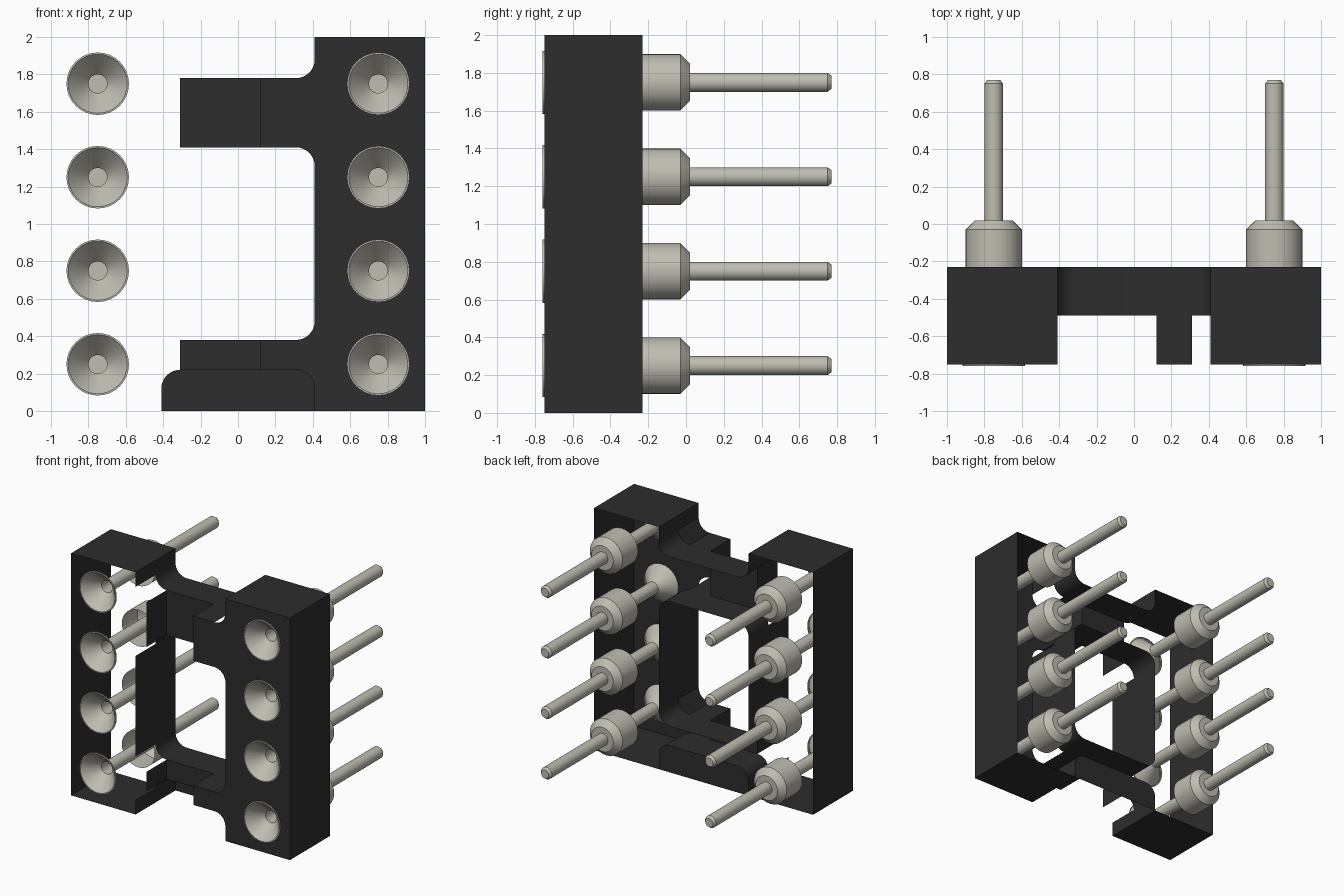
import bpy, bmesh, math
from mathutils import Matrix, Vector

cube = bpy.data.objects.get("Cube")
if cube:
    bpy.data.objects.remove(cube, do_unlink=True)


def material(name, rgb):
    m = bpy.data.materials.new(name)
    m.use_nodes = True
    m.diffuse_color = (*rgb, 1)
    m.node_tree.nodes["Principled BSDF"].inputs["Base Color"].default_value = (*rgb, 1)
    return m


BLACK = material("black plastic", (0.026, 0.026, 0.026))
TIN = material("pale tin", (0.52, 0.51, 0.44))

FRONT, MID, BACK = -0.75, -0.49, -0.23   # depth layers of the housing
IN, R = 0.41, 0.10                       # inner rail face, fillet radius
FOOT = IN - R                            # where a fillet meets a bar
PIN_X, PIN_Z = 0.75, (0.25, 0.75, 1.25, 1.75)
BARS = {"lower": (0.22, 0.38), "upper": (1.41, 1.78)}


def finish(name, bm, mat):
    mesh = bpy.data.meshes.new(name)
    bm.to_mesh(mesh)
    bm.free()
    mesh.materials.append(mat)
    ob = bpy.data.objects.new(name, mesh)
    bpy.context.collection.objects.link(ob)
    bpy.ops.object.select_all(action='DESELECT')
    ob.select_set(True)
    bpy.context.view_layer.objects.active = ob
    bpy.ops.object.shade_smooth_by_angle(angle=math.radians(30))
    return ob


def strip(bm, path, y0, y1):
    """Wall that follows an x-z path, with its outside on the left of travel."""
    near = [bm.verts.new((x, y0, z)) for x, z in path]
    far = [bm.verts.new((x, y1, z)) for x, z in path]
    for i in range(len(path) - 1):
        bm.faces.new((near[i], near[i + 1], far[i + 1], far[i]))


def panel(name, loops, y, facing):
    """Flat plate in the x-z plane; loops after the first are holes."""
    bm = bmesh.new()
    edges = []
    for loop in loops:
        vs = [bm.verts.new((x, y, z)) for x, z in loop]
        edges += [bm.edges.new((vs[i - 1], vs[i])) for i in range(len(vs))]
    bmesh.ops.triangle_fill(bm, edges=edges, use_beauty=True, normal=(0, facing, 0))
    bm.normal_update()
    bmesh.ops.reverse_faces(bm, faces=[f for f in bm.faces if f.normal.y * facing < 0])
    return finish(name, bm, BLACK)


def mirrored(path):
    return [(-x, z) for x, z in reversed(path)]


def arc(cx, cz, r, a0, a1, n=8):
    angles = [math.radians(a0 + (a1 - a0) * i / n) for i in range(n + 1)]
    return [(cx + r * math.cos(a), cz + r * math.sin(a)) for a in angles]


def under_fillet(z):
    return arc(FOOT, z - R, R, 0, 90)


def over_fillet(z):
    return arc(FOOT, z + R, R, -90, 0)


(low_b, low_t), (up_b, up_t) = BARS["lower"], BARS["upper"]

# Rail walls on both sides
rail_paths = [
    [(IN, up_t + R), (IN, 2), (1, 2), (1, 0), (IN, 0), (IN, low_b - R)],
    [(IN, low_t + R), (IN, up_b - R)],
]
for side in ("left", "right"):
    bm = bmesh.new()
    for path in rail_paths:
        strip(bm, path if side == "left" else mirrored(path), FRONT, BACK)
    finish(side + "_rail_walls", bm, BLACK)

# Cross bars with fillets, the stepped block and the pocket wall
for name, (zb, zt) in BARS.items():
    bm = bmesh.new()
    strip(bm, under_fillet(zb) + mirrored(under_fillet(zb)), MID, BACK)
    strip(bm, mirrored(over_fillet(zt)) + over_fillet(zt), MID, BACK)
    strip(bm, [(FOOT, zb), (0.12, zb), (0.12, zt), (FOOT, zt)], FRONT, MID)
    strip(bm, [(-FOOT, zt), (-FOOT, zb)], FRONT, MID)
    finish(name + "_bar_walls", bm, BLACK)
    panel(name + "_bar_front", [[(-FOOT, zb), (0.12, zb), (0.12, zt), (-FOOT, zt)]], MID, -1)

# Front plate of the left rail, pierced for the contacts
outline = [(1, 2), (1, 0), (IN, 0)]
for zb, zt in BARS.values():
    outline += under_fillet(zb) + [(0.12, zb), (0.12, zt)] + over_fillet(zt)
outline.append((IN, 2))
holes = [arc(PIN_X, z, 0.155, 0, 360, 32)[:-1] for z in PIN_Z]
panel("left_rail_front", [outline] + holes, FRONT, -1)

# Thin web closing the lower notch at the back
notch = [(IN, 0)] + under_fillet(low_b) + mirrored(under_fillet(low_b)) + [(-IN, 0)]
panel("lower_back_web", [notch], BACK, 1)


def lathe(bm, profile, steps=32):
    """Revolve (radius, y) points around the y axis."""
    vs = [bm.verts.new((r, y, 0)) for r, y in profile]
    es = [bm.edges.new(pair) for pair in zip(vs, vs[1:])]
    bmesh.ops.spin(bm, geom=vs + es, cent=(0, 0, 0), axis=(0, 1, 0),
                   angle=math.tau, steps=steps, use_duplicate=False)


# Contact: funnel with bore at the front, turned barrel and tail at the back
bm = bmesh.new()
lathe(bm, [(0.167, FRONT), (0.167, -0.76), (0.158, -0.76), (0.05, -0.64), (0.05, -0.1), (0, -0.1)])
lathe(bm, [(0.15, BACK), (0.15, -0.03), (0.10, 0.02), (0.05, 0.02), (0.05, 0.75), (0.035, 0.77), (0, 0.77)])
bmesh.ops.remove_doubles(bm, verts=bm.verts, dist=0.0005)
bmesh.ops.recalc_face_normals(bm, faces=bm.faces)
contact = finish("contact_pin", bm, TIN)

places = [(x, z) for x in (PIN_X, -PIN_X) for z in PIN_Z]
for i, (x, z) in enumerate(places):
    ob = contact
    if i:
        ob = bpy.data.objects.new("contact_pin", contact.data)
        bpy.context.collection.objects.link(ob)
    ob.location = (x, 0, z)
